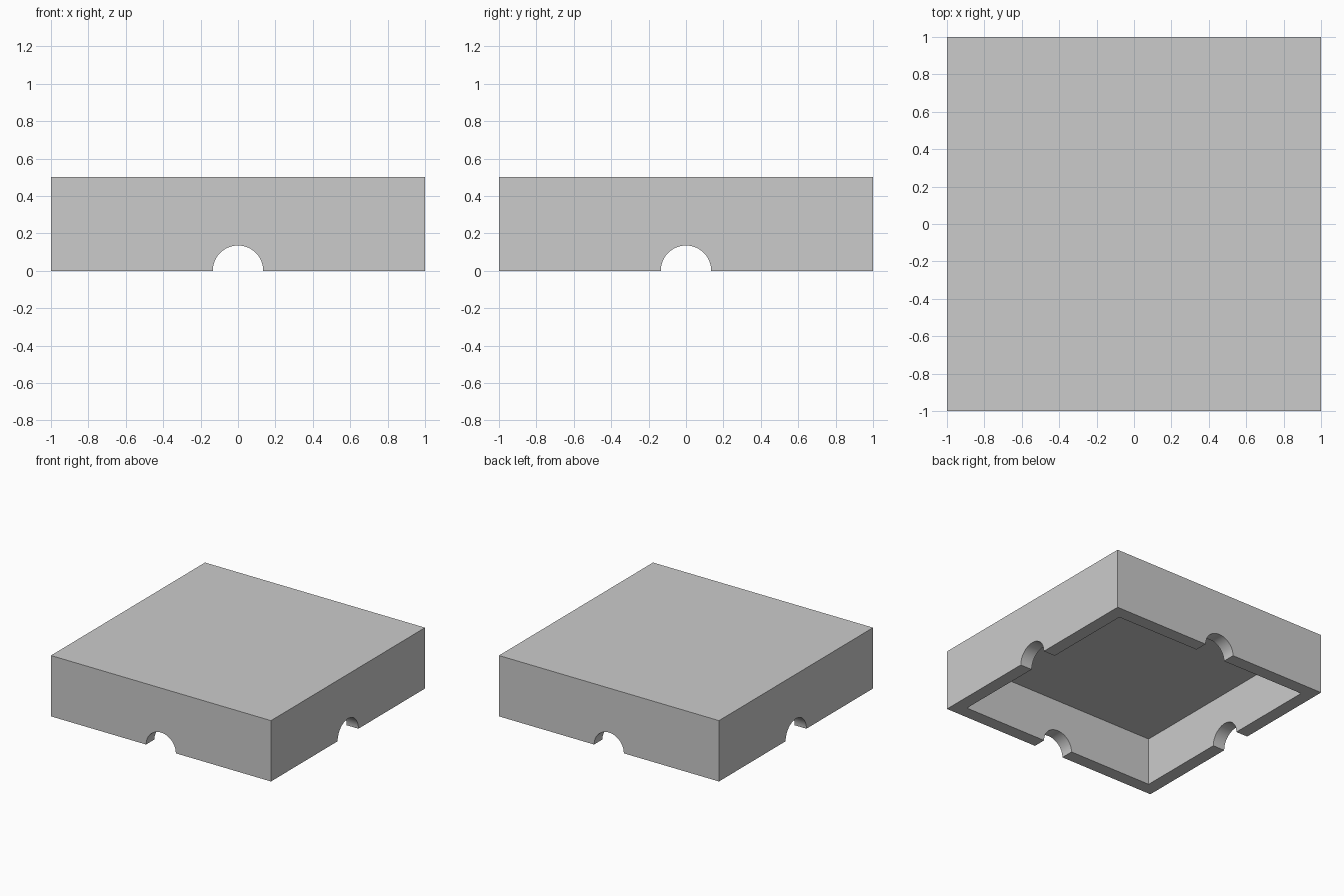
import bpy
from math import pi, radians

if "Cube" in bpy.data.objects:
    bpy.data.objects.remove(bpy.data.objects["Cube"])

WALL = 0.107      # thickness of the walls and lid
HEIGHT = 0.5
NOTCH_R = 0.135


def box(name, size, z0, z1):
    bpy.ops.mesh.primitive_cube_add(size=1, location=(0, 0, (z0 + z1) / 2))
    ob = bpy.context.object
    ob.name = name
    ob.scale = (size, size, z1 - z0)
    bpy.ops.object.transform_apply(location=True, rotation=True, scale=True)
    return ob


def cut(target, cutter):
    mod = target.modifiers.new("cut", 'BOOLEAN')
    mod.operation = 'DIFFERENCE'
    mod.solver = 'EXACT'
    mod.object = cutter
    bpy.context.view_layer.objects.active = target
    bpy.ops.object.modifier_apply(modifier=mod.name)
    bpy.data.objects.remove(cutter)


# Square cover, hollowed from below
cover = box("cover", 2, 0, HEIGHT)
cut(cover, box("cavity_cutter", 2 - 2 * WALL, -0.2, HEIGHT - WALL))

# Half-round notches through the middle of all four walls
for rot in ((pi / 2, 0, 0), (0, pi / 2, 0)):
    bpy.ops.mesh.primitive_cylinder_add(vertices=48, radius=NOTCH_R, depth=3, rotation=rot)
    cut(cover, bpy.context.object)

# Smooth notch curves, sharp corners elsewhere
bpy.ops.object.select_all(action='DESELECT')
cover.select_set(True)
bpy.context.view_layer.objects.active = cover
bpy.ops.object.shade_smooth_by_angle(angle=radians(30))
